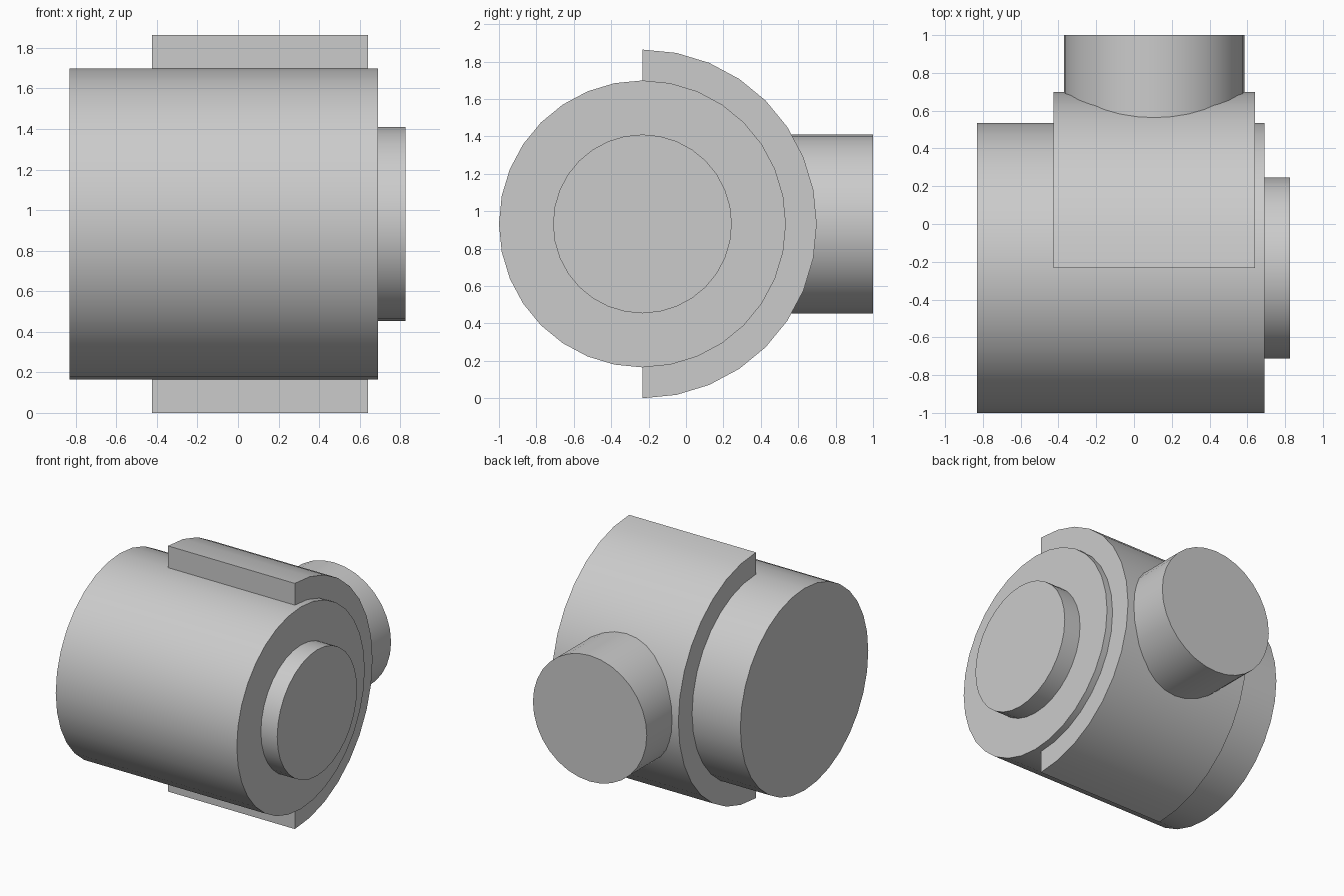
import bpy
import bmesh
from math import pi, sin, cos
from mathutils import Matrix, Vector

old = bpy.data.objects.get("Cube")
if old:
    bpy.data.objects.remove(old, do_unlink=True)

SEGMENTS = 32
AXIS_Y, AXIS_Z = -0.233, 0.932   # shared axis of the body, collar and end cap

grey = bpy.data.materials.new("light grey")
grey.use_nodes = True
colour = (0.6, 0.6, 0.6, 1)
grey.diffuse_color = colour
grey.node_tree.nodes["Principled BSDF"].inputs["Base Color"].default_value = colour


def finish(name, bm):
    bmesh.ops.recalc_face_normals(bm, faces=bm.faces)
    mesh = bpy.data.meshes.new(name)
    bm.to_mesh(mesh)
    bm.free()
    mesh.materials.append(grey)
    obj = bpy.data.objects.new(name, mesh)
    bpy.context.collection.objects.link(obj)
    bpy.ops.object.select_all(action='DESELECT')
    obj.select_set(True)
    bpy.context.view_layer.objects.active = obj
    bpy.ops.object.shade_smooth_by_angle(angle=pi / 6)
    return obj


def cylinder(name, start, end, radius):
    """Capped cylinder between two points."""
    start, end = Vector(start), Vector(end)
    turn = Matrix.Rotation(pi / 2, 4, 'Y' if start.x != end.x else 'X')
    bm = bmesh.new()
    bmesh.ops.create_cone(bm, cap_ends=True, segments=SEGMENTS,
                          radius1=radius, radius2=radius,
                          depth=(end - start).length,
                          matrix=Matrix.Translation((start + end) / 2) @ turn)
    return finish(name, bm)


def half_ring(name, x0, x1, inner, outer):
    """Half ring around the body axis, on the back side."""
    bm = bmesh.new()
    angles = [pi * i / (SEGMENTS // 2) for i in range(SEGMENTS // 2 + 1)]
    path = [(outer, a) for a in angles] + [(inner, a) for a in reversed(angles)]
    verts = [bm.verts.new((x0, AXIS_Y + r * sin(a), AXIS_Z + r * cos(a)))
             for r, a in path]
    face = bm.faces.new(verts)
    new = bmesh.ops.extrude_face_region(bm, geom=[face], use_keep_orig=True)
    moved = [g for g in new["geom"] if isinstance(g, bmesh.types.BMVert)]
    bmesh.ops.translate(bm, verts=moved, vec=(x1 - x0, 0, 0))
    return finish(name, bm)


# Main drum and the raised disc on its left end
cylinder("body", (-0.83, AXIS_Y, AXIS_Z), (0.69, AXIS_Y, AXIS_Z), 0.767)
cylinder("end_cap", (0.68, AXIS_Y, AXIS_Z), (0.827, AXIS_Y, AXIS_Z), 0.478)

# Half collar wrapped around the back, with its round outlet
half_ring("collar", -0.425, 0.64, 0.75, 0.932)
cylinder("outlet", (0.107, 0.4, AXIS_Z), (0.107, 1.0, AXIS_Z), 0.478)
